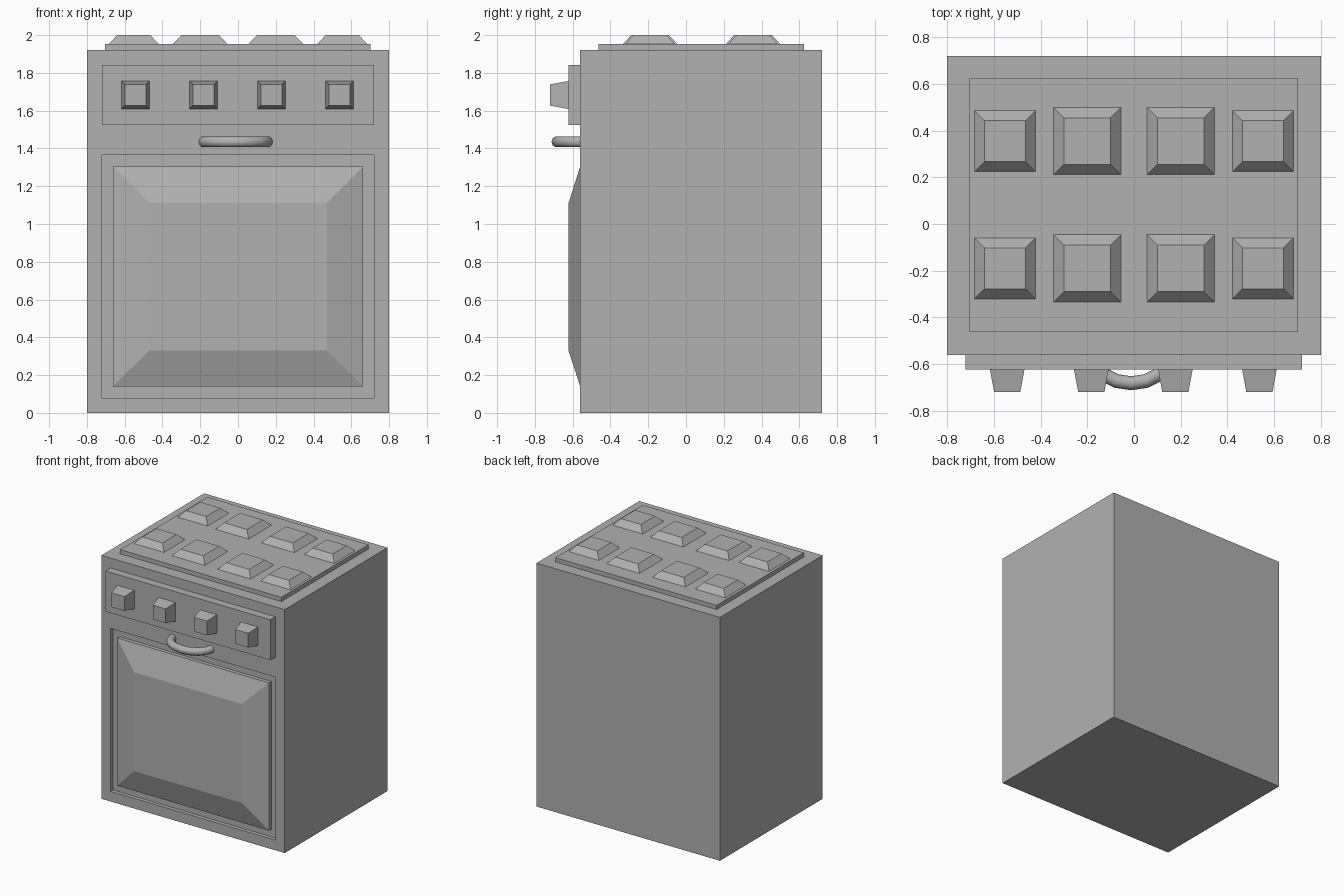
import bpy, bmesh, math

if "Cube" in bpy.data.objects:
    bpy.data.objects.remove(bpy.data.objects["Cube"])

grey = bpy.data.materials.new("dark_grey")
grey.diffuse_color = (0.44, 0.44, 0.44, 1)
grey.use_nodes = True
grey.node_tree.nodes["Principled BSDF"].inputs["Base Color"].default_value = grey.diffuse_color


def loft(name, sections, up=False):
    """Join rectangles (x0, x1, a0, a1, depth) into a closed solid.
    up=False: a is z and depth is y; up=True: a is y and depth is z."""
    bm = bmesh.new()
    rings = []
    for x0, x1, a0, a1, d in sections:
        pts = [(x0, a0), (x1, a0), (x1, a1), (x0, a1)]
        rings.append([bm.verts.new((x, a, d) if up else (x, d, a)) for x, a in pts])
    for r, s in zip(rings, rings[1:]):
        for i in range(4):
            j = (i + 1) % 4
            bm.faces.new((r[i], r[j], s[j], s[i]))
    bm.faces.new(rings[0][::-1])
    bm.faces.new(rings[-1])
    bmesh.ops.recalc_face_normals(bm, faces=bm.faces)
    mesh = bpy.data.meshes.new(name)
    bm.to_mesh(mesh)
    bm.free()
    mesh.materials.append(grey)
    ob = bpy.data.objects.new(name, mesh)
    bpy.context.collection.objects.link(ob)
    return ob


def square(cx, ca, half, depth):
    return (cx - half, cx + half, ca - half, ca + half, depth)


# Body with the shallow door recess in its front
loft("body", [(-0.8, 0.8, 0, 1.92, 0.72),
              (-0.8, 0.8, 0, 1.92, -0.56),
              (-0.72, 0.72, 0.08, 1.365, -0.56),
              (-0.72, 0.72, 0.08, 1.365, -0.53)])

# Oven door with a wide bevelled panel
loft("oven_door", [(-0.663, 0.663, 0.14, 1.305, -0.53),
                   (-0.663, 0.663, 0.14, 1.305, -0.56),
                   (-0.47, 0.47, 0.33, 1.11, -0.622)])

# Control panel and its knobs
loft("control_panel", [(-0.721, 0.719, 1.523, 1.842, -0.56),
                       (-0.721, 0.719, 1.523, 1.842, -0.623)])
for i in range(4):
    x = -0.543 + 0.36 * i
    loft("knob", [square(x, 1.683, 0.074, -0.623),
                  square(x, 1.683, 0.056, -0.72)])

# Hob plate and burners
loft("hob_plate", [(-0.705, 0.702, -0.462, 0.625, 1.92),
                   (-0.705, 0.702, -0.462, 0.625, 1.953)], up=True)
for y in (0.355, -0.19):
    for x, base, top in ((0.2, 0.144, 0.1), (0.552, 0.131, 0.088)):
        for side in (-1, 1):
            loft("burner", [square(side * x, y, base, 1.953),
                            square(side * x, y, top, 2.0)], up=True)

# Curved door handle, a round bar bent into a half ellipse
curve = bpy.data.curves.new("door_handle", 'CURVE')
curve.dimensions = '3D'
curve.bevel_depth = 0.03
curve.bevel_resolution = 3
curve.use_fill_caps = True
curve.materials.append(grey)
path = curve.splines.new('POLY')
steps = 8
path.points.add(steps)
for i, p in enumerate(path.points):
    a = math.pi * i / steps
    p.co = (-0.012 - 0.167 * math.cos(a), -0.555 - 0.127 * math.sin(a), 1.435, 1)
path.use_smooth = True
handle = bpy.data.objects.new("door_handle", curve)
bpy.context.collection.objects.link(handle)
